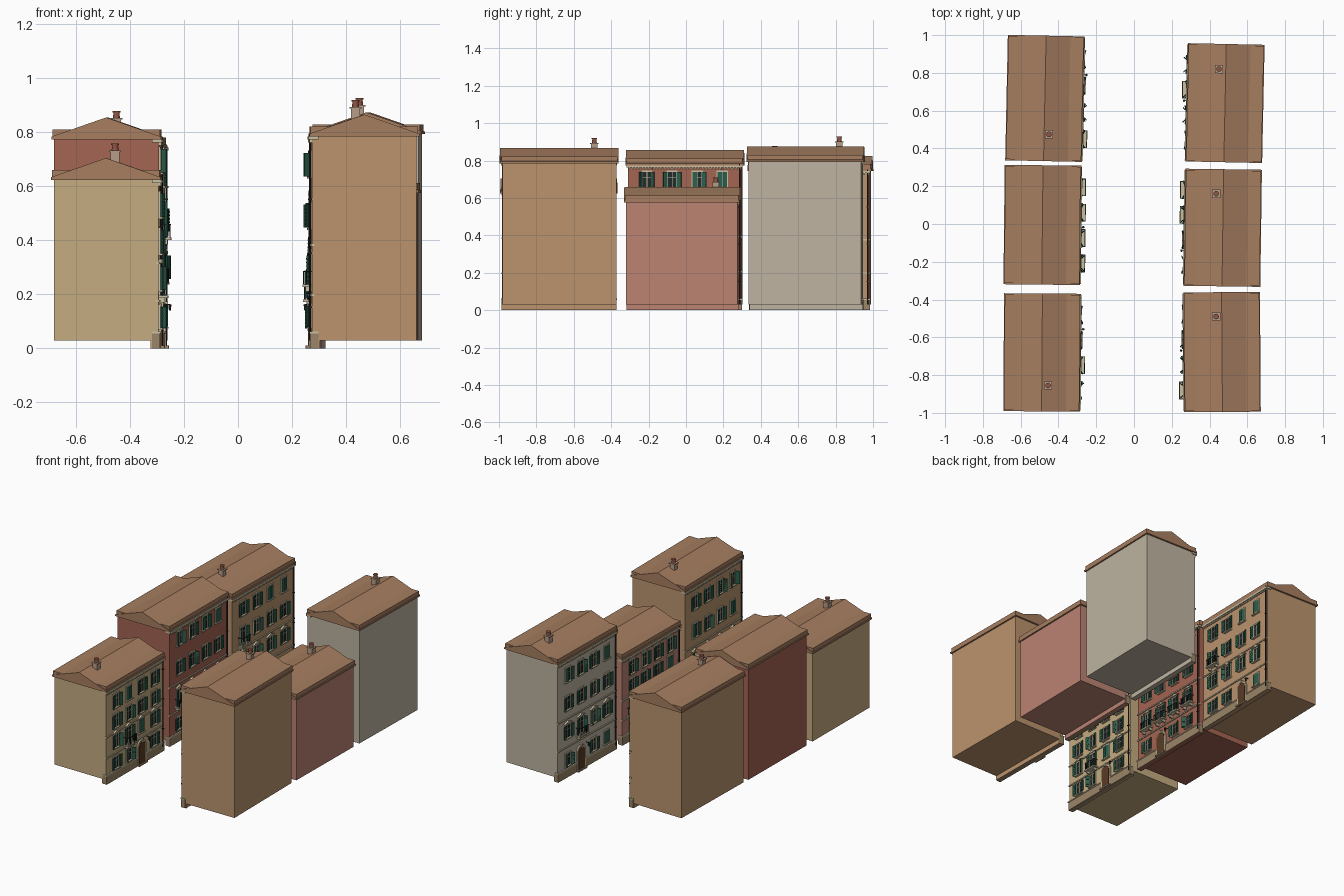
import bpy, bmesh, math, random
from mathutils import Matrix, Vector

if "Cube" in bpy.data.objects:
    bpy.data.objects.remove(bpy.data.objects["Cube"])

random.seed(4)
MATS = {}


def material(name, hexcol):
    if name not in MATS:
        m = bpy.data.materials.new(name)
        rgb = [(int(hexcol[i:i + 2], 16) / 255) ** 2.2 for i in (0, 2, 4)]
        m.diffuse_color = (*rgb, 1)
        m.use_nodes = True
        m.node_tree.nodes["Principled BSDF"].inputs["Base Color"].default_value = m.diffuse_color
        MATS[name] = m
    return MATS[name]


class Part:
    """Collects primitives of one named part; local +x is the street side."""

    def __init__(self, name, mat):
        self.name, self.mat, self.bm = name, mat, bmesh.new()

    def box(self, x0, x1, y0, y1, z0, z1, hinge=None, angle=0):
        c = Vector(((x0 + x1) / 2, (y0 + y1) / 2, (z0 + z1) / 2))
        m = Matrix.Translation(c) @ Matrix.Diagonal((x1 - x0, y1 - y0, z1 - z0, 1))
        if hinge:
            h = Matrix.Translation((hinge[0], hinge[1], 0))
            m = h @ Matrix.Rotation(angle, 4, 'Z') @ h.inverted() @ m
        bmesh.ops.create_cube(self.bm, size=1, matrix=m)

    def cyl(self, x, y, z0, z1, r1, r2, n=10):
        bmesh.ops.create_cone(self.bm, cap_ends=True, segments=n, radius1=r1, radius2=r2,
                              depth=z1 - z0, matrix=Matrix.Translation((x, y, (z0 + z1) / 2)))

    def prism(self, pts, a, b, axis='x'):
        # profile (u, z) extruded along local x or y
        def co(u, z, t):
            return (t, u, z) if axis == 'x' else (u, t, z)
        lo = [self.bm.verts.new(co(u, z, a)) for u, z in pts]
        hi = [self.bm.verts.new(co(u, z, b)) for u, z in pts]
        self.bm.faces.new(lo)
        self.bm.faces.new(hi[::-1])
        n = len(pts)
        for i in range(n):
            self.bm.faces.new((lo[i], hi[i], hi[(i + 1) % n], lo[(i + 1) % n]))

    def finish(self, matrix):
        bmesh.ops.recalc_face_normals(self.bm, faces=self.bm.faces)
        me = bpy.data.meshes.new(self.name)
        self.bm.to_mesh(me)
        self.bm.free()
        me.materials.append(self.mat)
        ob = bpy.data.objects.new(self.name, me)
        ob.matrix_world = matrix
        bpy.context.collection.objects.link(ob)


def arch_pts(y, w, z0, z1):
    r = w / 2
    return [(y - r, z0), (y + r, z0)] + [
        (y + r * math.cos(a), z1 - r + r * math.sin(a))
        for a in [math.pi * i / 10 for i in range(11)]]


F = 0.195   # local x of the facade plane


def building(tag, cx, cy, rot, right, half, ridge, colour, rows, chimney, balconies, door):
    M = Matrix.Translation((cx, cy, 0)) @ Matrix.Rotation(math.radians(rot + (180 if right else 0)), 4, 'Z')
    plaster = material(tag + "_plaster", colour)
    P = {k: Part(tag + "_" + k, m) for k, m in {
        "walls": plaster, "facade": plaster,
        "roof": material("roof_tile", "A57D60"),
        "trim": material("stone_trim", "C9BE9F"),
        "plinth": material("base_stone", "9A8468"),
        "shutters": material("shutter_green", "2F5F4E"),
        "glass": material("window_dark", "26302F"),
        "doors": material("door_wood", "5A3D2A"),
        "railings": material("iron", "2A2A2A"),
        "chimney": material("chimney_plaster", "B59C86"),
        "chimney_pot": material("pot_clay", "8C5445")}.items()}
    b = half - 0.012
    eave = ridge - 0.073

    # wall block and street facade reaching the ground
    P["walls"].box(-0.193, 0.165, -b, b, 0.03, eave + 0.01)
    P["facade"].box(0.165, F, -b, b, 0, eave + 0.01)
    P["plinth"].box(0.17, F + 0.006, -b - 0.003, b + 0.003, 0, 0.055)
    P["trim"].box(0.17, F + 0.009, -b - 0.005, b + 0.005, 0.055, 0.062)

    # roof: eave slab, low gable, under-eave board
    P["roof"].box(-0.199, 0.199, -half + 0.006, half - 0.006, eave, ridge - 0.045)
    P["roof"].prism([(-0.203, eave - 0.008), (0.203, eave - 0.008), (0.203, eave + 0.002),
                     (0, ridge), (-0.203, eave + 0.002)], -half, half, 'y')

    # cornice with dentils, string courses
    P["trim"].box(0.17, F + 0.012, -b - 0.006, b + 0.006, eave - 0.02, eave - 0.008)
    n = 36
    for i in range(n):
        y = -b + (i + 0.5) * 2 * b / n
        P["trim"].box(F, F + 0.009, y - 0.004, y + 0.004, eave - 0.03, eave - 0.02)
    for r in (0, 1):
        z = (rows[r] + rows[r + 1]) / 2 - 0.012
        P["trim"].box(F - 0.01, F + 0.006, -b - 0.002, b + 0.002, z - 0.004, z + 0.004)

    # drainpipe and brackets
    P["railings"].cyl(F + 0.006, b - 0.01, 0.03, eave, 0.004, 0.004, 8)
    for z in (0.15, 0.35, 0.55):
        P["railings"].box(F, F + 0.012, b - 0.016, b - 0.004, z, z + 0.005)

    # windows and doors in four bays
    cols = [(-1.5 + i) * half * 0.425 for i in range(4)]
    for r, zc in enumerate(rows):
        for c, y in enumerate(cols):
            if r == 0 and c == door:
                P["trim"].prism(arch_pts(y, 0.086, 0, 0.168), F, F + 0.009)
                P["doors"].prism(arch_pts(y, 0.066, 0, 0.156), F, F + 0.012)
                P["trim"].box(F, F + 0.016, y - 0.007, y + 0.007, 0.152, 0.174)
                P["plinth"].box(F, F + 0.02, y - 0.045, y + 0.045, 0, 0.01)
                continue
            w = 0.026
            balc = (r, c) in balconies
            h = 0.04 if r == 0 else 0.044
            z0, z1 = zc - h - (0.018 if balc else 0), zc + h
            P["glass"].box(F - 0.005, F + 0.002, y - w, y + w, z0, z1)
            for s in (-1, 1):
                P["trim"].box(F, F + 0.006, y + s * w - 0.004, y + s * w + 0.004, z0, z1)
            P["trim"].box(F, F + 0.006, y - w - 0.004, y + w + 0.004, z1, z1 + 0.008)
            P["trim"].box(F, F + 0.014, y - w - 0.009, y + w + 0.009, z0 - 0.007, z0)
            P["trim"].box(F, F + 0.004, y - 0.0015, y + 0.0015, z0, z1)
            P["trim"].box(F, F + 0.004, y - w, y + w, zc + 0.012, zc + 0.015)
            if r == 1:   # pediment over the main floor
                P["trim"].prism([(y - 0.04, z1 + 0.01), (y + 0.04, z1 + 0.01), (y, z1 + 0.026)], F, F + 0.012)
            # pair of louvred shutters, folded back, ajar or closed
            ang = random.choice((0.1, 0.2, 0.5, 0.9, 3.0))
            for s in (-1, 1):
                a = random.choice((ang, ang, 0.3))
                hx, hy = F + 0.007, y + s * w
                ya, yb = sorted((hy, hy + s * 0.025))
                P["shutters"].box(hx, hx + 0.004, ya, yb, z0 + 0.001, z1 - 0.001, (hx, hy), -s * a)
                if a < 2:
                    for k in range(6):
                        zz = z0 + (k + 0.7) * (z1 - z0) / 6.6
                        P["shutters"].box(hx + 0.003, hx + 0.006, ya + 0.003, yb - 0.003,
                                          zz - 0.003, zz + 0.002, (hx, hy), -s * a)
            if balc:
                bw, bd, zb = 0.047, 0.034, z0 - 0.002
                P["trim"].box(F, F + bd, y - bw, y + bw, zb - 0.009, zb)
                for s in (-1, 1):
                    yy = y + s * 0.032
                    P["trim"].box(F, F + 0.022, yy - 0.005, yy + 0.005, zb - 0.026, zb - 0.009)
                    e = y + s * (bw - 0.003)
                    P["railings"].box(F, F + bd - 0.002, e - 0.0015, e + 0.0015, zb + 0.046, zb + 0.05)
                    for k in range(3):
                        xx = F + 0.008 + k * 0.01
                        P["railings"].box(xx, xx + 0.002, e - 0.001, e + 0.001, zb, zb + 0.047)
                P["railings"].box(F + bd - 0.005, F + bd - 0.002, y - bw + 0.002, y + bw - 0.002, zb + 0.046, zb + 0.05)
                for k in range(11):
                    yy = y - bw + 0.004 + k * (2 * bw - 0.008) / 10
                    P["railings"].box(F + bd - 0.0045, F + bd - 0.0025, yy - 0.001, yy + 0.001, zb, zb + 0.047)

    # wall lantern beside the door
    yl = cols[door] + 0.058
    P["railings"].box(F, F + 0.024, yl - 0.0015, yl + 0.0015, 0.162, 0.165)
    P["railings"].cyl(F + 0.022, yl, 0.14, 0.162, 0.004, 0.007, 6)

    # chimney stack, cap and pot
    if chimney:
        p = M.inverted() @ Vector((*chimney, 0))
        x, y, t = p.x, p.y, ridge + 0.022
        P["chimney"].box(x - 0.017, x + 0.017, y - 0.017, y + 0.017, ridge - 0.04, t)
        P["chimney"].box(x - 0.022, x + 0.022, y - 0.022, y + 0.022, t, t + 0.006)
        P["chimney_pot"].cyl(x, y, t + 0.006, t + 0.026, 0.013, 0.011, 12)
        P["chimney_pot"].cyl(x, y, t + 0.026, t + 0.031, 0.015, 0.015, 12)

    for k, part in P.items():
        if len(part.bm.verts):
            part.finish(M)


# west side of the street, front to back
building("cream_house", -0.487, -0.68, -0.4, False, 0.312, 0.705, "C4AA80",
         [0.115, 0.26, 0.395, 0.53], (-0.455, -0.855), {(1, 1)}, 2)
building("red_house", -0.485, -0.005, -0.6, False, 0.316, 0.855, "A26453",
         [0.125, 0.31, 0.50, 0.695], None, {(1, 0), (1, 1), (1, 2), (1, 3)}, 1)
building("ochre_house", -0.472, 0.665, -1.2, False, 0.332, 0.825, "BA926D",
         [0.12, 0.30, 0.475, 0.645], (-0.45, 0.475), {(2, 0)}, 2)
# east side, front to back
building("orange_house", 0.466, -0.678, 0.4, True, 0.317, 0.866, "BA926D",
         [0.12, 0.30, 0.49, 0.68], (0.435, -0.49), {(1, 3)}, 1)
building("pink_house", 0.47, -0.02, -0.8, True, 0.310, 0.657, "B98272",
         [0.112, 0.245, 0.37, 0.495], (0.435, 0.16), {(1, 0), (1, 1)}, 2)
building("grey_house", 0.482, 0.64, -1.2, True, 0.313, 0.874, "BDB29F",
         [0.12, 0.31, 0.50, 0.69], (0.45, 0.82), {(1, 1)}, 1)
